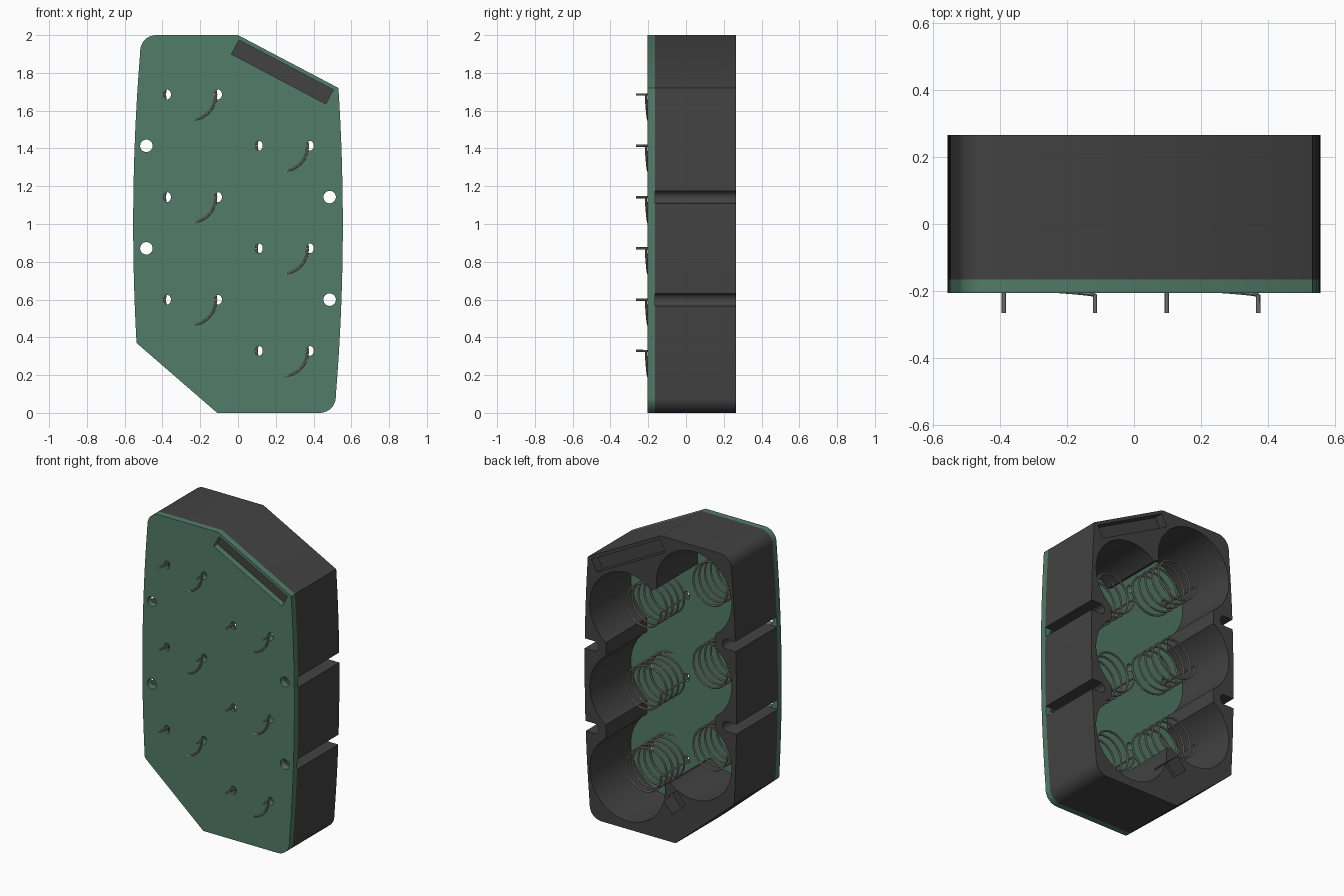
import bpy, bmesh
from math import pi, sin, cos, radians, atan2
from mathutils import Matrix, Vector

if "Cube" in bpy.data.objects:
    bpy.data.objects.remove(bpy.data.objects["Cube"], do_unlink=True)

FRONT, SEAM, BACK = -0.205, -0.165, 0.265
STEP, Z0, COL = 0.2715, 0.328, 0.243


def material(name, rgb):
    m = bpy.data.materials.new(name)
    m.use_nodes = True
    m.diffuse_color = (*rgb, 1)
    bsdf = m.node_tree.nodes["Principled BSDF"]
    bsdf.inputs["Base Color"].default_value = (*rgb, 1)
    bsdf.inputs["Roughness"].default_value = 0.7
    return m


charcoal = material("charcoal plastic", (0.055, 0.055, 0.055))
green = material("board green", (0.085, 0.2, 0.14))
steel = material("spring steel", (0.28, 0.27, 0.26))


def prism(name, pts, y0, y1, mat=None):
    """Extrude an x-z profile along y."""
    bm = bmesh.new()
    face = bm.faces.new([bm.verts.new((x, y0, z)) for x, z in pts])
    ext = bmesh.ops.extrude_face_region(bm, geom=[face])
    moved = [v for v in ext["geom"] if isinstance(v, bmesh.types.BMVert)]
    bmesh.ops.translate(bm, verts=moved, vec=(0, y1 - y0, 0))
    bmesh.ops.recalc_face_normals(bm, faces=bm.faces)
    me = bpy.data.meshes.new(name)
    bm.to_mesh(me)
    bm.free()
    ob = bpy.data.objects.new(name, me)
    bpy.context.collection.objects.link(ob)
    if mat:
        me.materials.append(mat)
    return ob


def ellipse(cx, cz, rx, rz, n=48):
    return [(cx + rx * cos(2 * pi * i / n), cz + rz * sin(2 * pi * i / n)) for i in range(n)]


def rect(cx, cz, w, h, angle=0):
    rot = Matrix.Rotation(angle, 2)
    return [tuple(Vector((cx, cz)) + rot @ Vector((sx * w / 2, sz * h / 2)))
            for sx, sz in ((-1, -1), (1, -1), (1, 1), (-1, 1))]


def side_x(z):
    return 0.555 - 0.045 * (z - 1) ** 2


def side(sign, za, zb, n=16):
    """Gently bulging long side."""
    return [(sign * side_x(z), z) for z in (za + (zb - za) * i / n for i in range(n + 1))]


def corner(cx, cz, start, r=0.085, n=10):
    return [(cx + r * cos(start + pi / 2 * i / n), cz + r * sin(start + pi / 2 * i / n))
            for i in range(n + 1)]


def cut(ob, cutters):
    for pts, y0, y1 in cutters:
        cutter = prism("cutter", pts, y0, y1)
        cutter.hide_render = True
        mod = ob.modifiers.new("cut", "BOOLEAN")
        mod.operation, mod.solver, mod.object = "DIFFERENCE", "EXACT", cutter
        deps = bpy.context.evaluated_depsgraph_get()
        me = bpy.data.meshes.new_from_object(ob.evaluated_get(deps))
        ob.modifiers.clear()
        ob.data = me
        bpy.data.objects.remove(cutter, do_unlink=True)


def smooth(ob):
    bpy.ops.object.select_all(action="DESELECT")
    ob.select_set(True)
    bpy.context.view_layer.objects.active = ob
    bpy.ops.object.shade_smooth_by_angle(angle=radians(30))


# Shared outline: two rounded and two clipped corners
outline = ([(-0.11, 0)] + corner(0.433, 0.085, -pi / 2) + side(1, 0.12, 1.72)
           + [(0, 2)] + corner(-0.433, 1.915, pi / 2) + side(-1, 1.88, 0.37))
housing = prism("housing", outline, SEAM, BACK, charcoal)
plate = prism("front_plate", outline, FRONT, SEAM, green)

cells = [((-COL if k % 2 else COL), Z0 + STEP * k) for k in range(6)]
screws = [((0.485 if k % 2 else -0.485), Z0 + STEP * k) for k in range(1, 5)]
tilt = atan2(-0.28, 0.53)
window = rect(0.235, 1.805, 0.565, 0.085, tilt)

# Housing: round bays, joining channel, side slots and pockets
cuts = [(ellipse(x, z, 0.275, 0.275, 64), -0.3, 0.4) for x, z in cells]
channel = [(0.4, 0.328), (0.4, 1.41), (0.29, 1.5), (-0.2, 1.77),
           (-0.4, 1.685), (-0.4, 0.6), (-0.29, 0.51), (0.2, 0.24)]
cuts.append((channel, -0.31, 0.41))
for x, z in screws:
    s = 1 if x > 0 else -1
    arc = [(x - s * 0.033 * sin(pi * i / 12), z + 0.033 * cos(pi * i / 12)) for i in range(13)]
    cuts.append((arc + [(s * 0.7, z - 0.033), (s * 0.7, z + 0.033)], -0.3, 0.4))
cuts.append((window, 0.205, 0.4))
cuts.append((rect(-0.1, 0.265, 0.13, 0.1, radians(-40)), 0.165, 0.42))
cut(housing, cuts)

# Plate: window, screw holes and lead holes
cuts = [(window, -0.3, 0)]
cuts += [(ellipse(x, z, 0.033, 0.033, 32), -0.3, 0) for x, z in screws]
cuts += [(ellipse(x + dx, z, 0.02, 0.026, 20), -0.3, 0)
         for x, z in cells for dx in (-0.132, 0.138)]
cut(plate, cuts)
smooth(housing)
smooth(plate)

# Springs: coil with both ends bent out through the plate
R, TURNS, PER = 0.136, 5.5, 22
for n, (x, z) in enumerate(cells):
    cx = x - 0.009
    pts = [(cx + R, -0.265, z)]
    total = int(TURNS * PER)
    for i in range(total + 1):
        a = 2 * pi * i / PER
        pts.append((cx + R * cos(a), -0.213 + 0.333 * i / total, z - R * sin(a)))
    pts.append((cx - R, -0.265, z))
    cu = bpy.data.curves.new("spring", "CURVE")
    cu.dimensions = "3D"
    cu.bevel_depth, cu.bevel_resolution, cu.use_fill_caps = 0.0065, 2, True
    spline = cu.splines.new("POLY")
    spline.points.add(len(pts) - 1)
    for p, co in zip(spline.points, pts):
        p.co = (*co, 1)
    tmp = bpy.data.objects.new("spring_path", cu)
    bpy.context.collection.objects.link(tmp)
    deps = bpy.context.evaluated_depsgraph_get()
    me = bpy.data.meshes.new_from_object(tmp.evaluated_get(deps))
    bpy.data.objects.remove(tmp, do_unlink=True)
    me.materials.clear()
    me.materials.append(steel)
    spring = bpy.data.objects.new(f"spring_{n + 1}", me)
    bpy.context.collection.objects.link(spring)
    smooth(spring)
